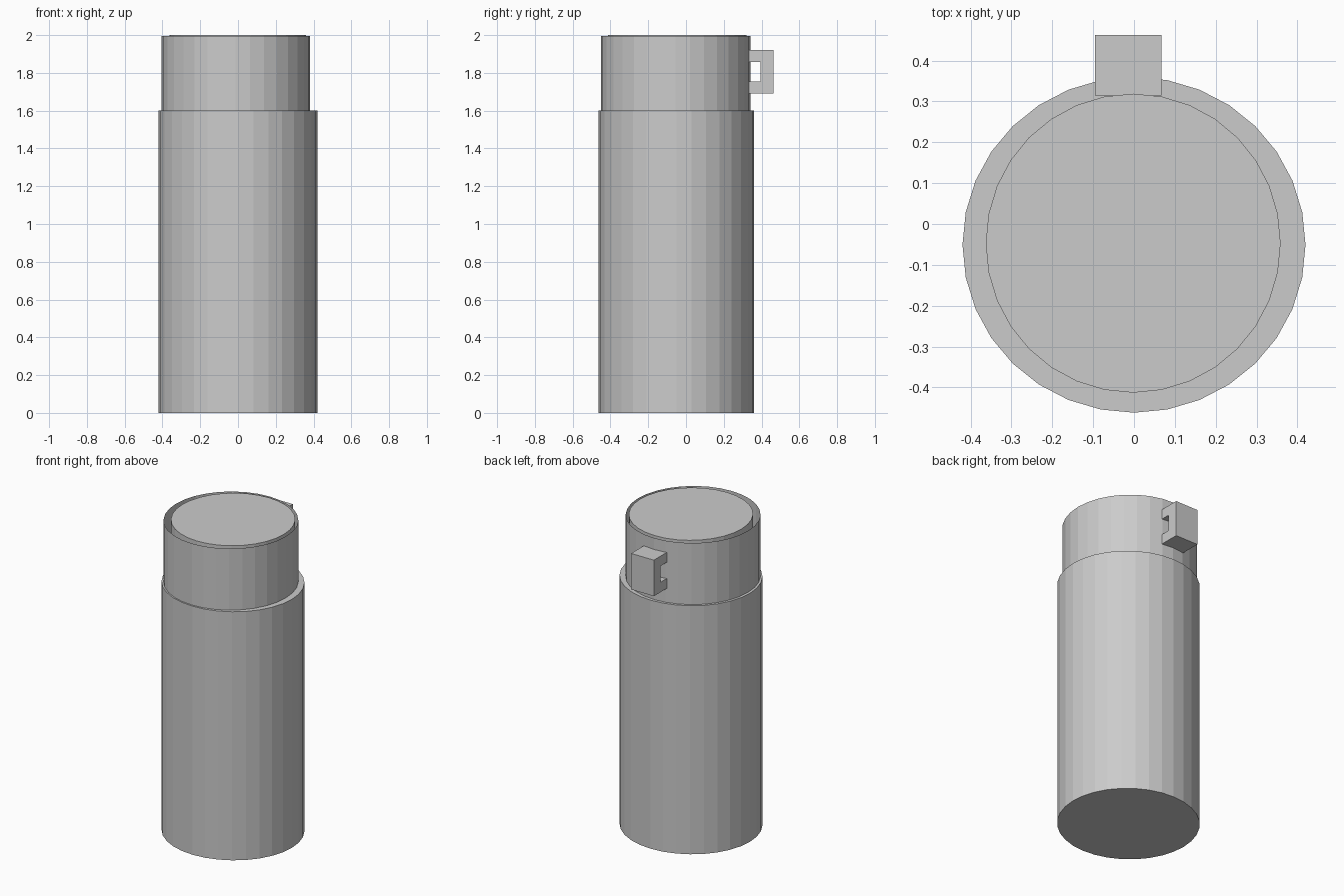
import bpy, bmesh
from mathutils import Matrix

if "Cube" in bpy.data.objects:
    bpy.data.objects.remove(bpy.data.objects["Cube"])


def finish(name, bm):
    me = bpy.data.meshes.new(name)
    bm.to_mesh(me)
    bm.free()
    ob = bpy.data.objects.new(name, me)
    bpy.context.collection.objects.link(ob)
    return ob


def cylinder(name, cx, cy, rx, ry, z0, z1, capped=True):
    """Flat-shaded 32-sided cylinder; uncapped gives a thin open sleeve."""
    bm = bmesh.new()
    m = Matrix.Translation((cx, cy, (z0 + z1) / 2)) @ Matrix.Diagonal((rx, ry, 1, 1))
    bmesh.ops.create_cone(bm, cap_ends=capped, segments=32, radius1=1,
                          radius2=1, depth=z1 - z0, matrix=m)
    return finish(name, bm)


# Main body with the ledge on top
cylinder("body", 0, -0.051, 0.42, 0.411, 0, 1.6)
# Thin open sleeve forming the upper collar
cylinder("collar_sleeve", -0.012, -0.055, 0.392, 0.396, 1.6, 1.996, capped=False)
# Inner plug, a hair above the sleeve rim
cylinder("inner_plug", -0.002, -0.047, 0.361, 0.366, 1.58, 2.0)

# C-shaped clip at the back: side profile (y, z) extruded along x
profile = [(0.315, 1.69), (0.4625, 1.69), (0.4625, 1.922), (0.315, 1.922),
           (0.315, 1.858), (0.395, 1.858), (0.395, 1.754), (0.315, 1.754)]
bm = bmesh.new()
face = bm.faces.new([bm.verts.new((-0.095, y, z)) for y, z in profile])
ext = bmesh.ops.extrude_face_region(bm, geom=[face], use_keep_orig=True)
bmesh.ops.translate(bm, vec=(0.162, 0, 0),
                    verts=[g for g in ext["geom"] if isinstance(g, bmesh.types.BMVert)])
bmesh.ops.recalc_face_normals(bm, faces=bm.faces)
finish("back_clip", bm)
